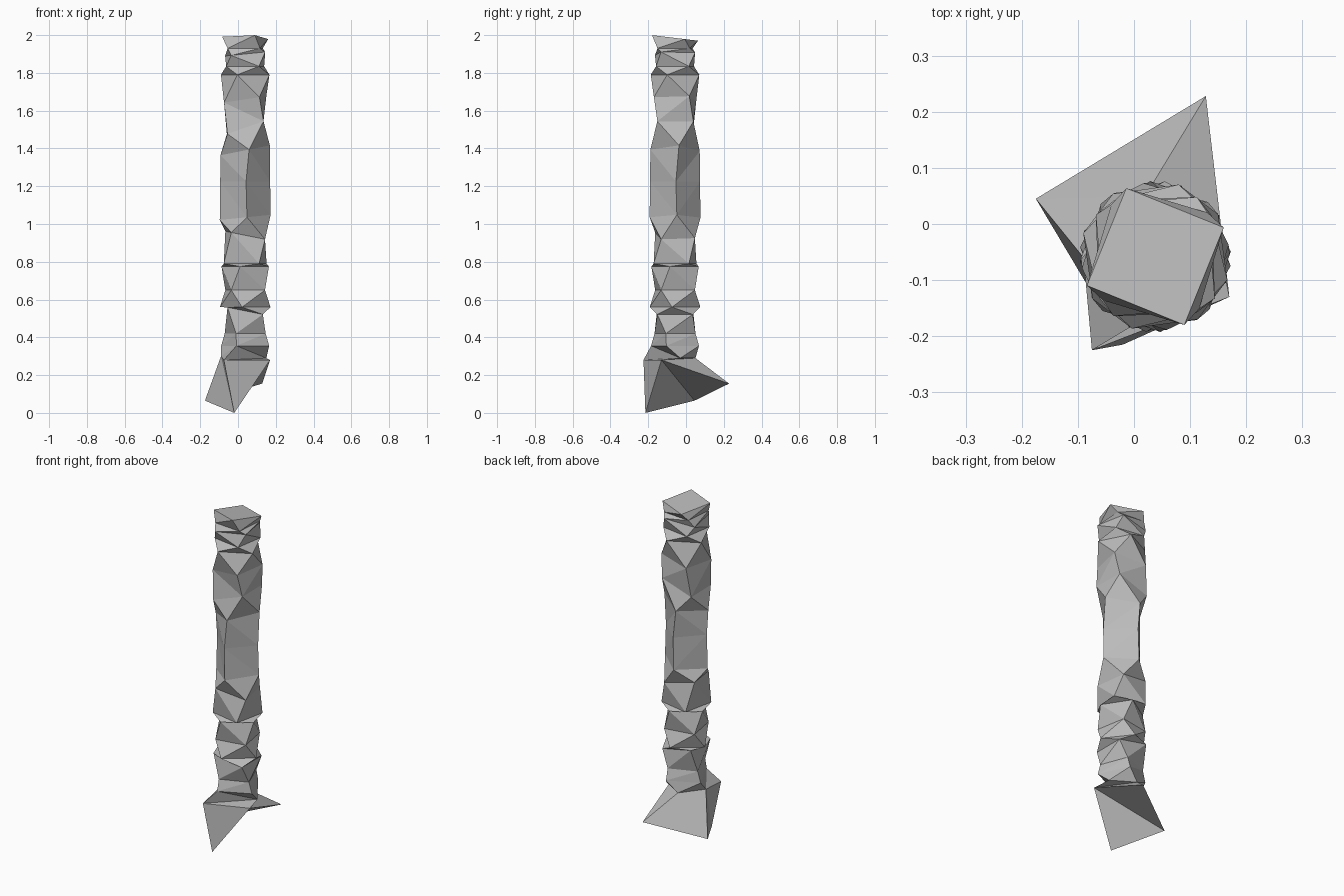
import bpy, bmesh
from math import sin, cos, radians
from mathutils import Vector

if "Cube" in bpy.data.objects:
    bpy.data.objects.remove(bpy.data.objects["Cube"], do_unlink=True)

AXIS = Vector((0.038, -0.058, 0))
RADIUS = 0.135

# Flared, tilted foot and the pinched ring above it
foot = [(-.02, -.215, 0), (.17, -.13, .28), (.128, .228, .155), (-.175, .045, .065)]
neck = [(-.075, -.225, .28), (.15, -.03, .29), (.02, .05, .29), (-.09, -.06, .30)]

# Square rings of the shaft: height, twist, scale, slope along x
shaft = [
    (.355, 70, 1, 0), (.42, 66, .88, 0), (.54, 45, .98, -.2),
    (.56, 83, 1, 0), (.65, 55, .95, 0), (.775, 78, .95, 0),
    (.79, 33, 1, 0), (.94, 55, .95, -.2), (1.035, 4, 1, .1),
    (1.225, 2, .98, 0), (1.39, 9, .98, .2), (1.51, 46, 1, .35),
    (1.66, 34, 1, .15), (1.79, 72, 1, 0), (1.835, 36, .92, 0),
    (1.9, 55, .96, .1), (1.93, 40, .9, 0), (1.985, 23, .98, 0),
]


def square_ring(height, angle, scale, slope):
    """Four corners of a twisted square, sloped along x."""
    points = []
    for k in range(4):
        a = radians(angle + 90 * k)
        offset = Vector((cos(a), sin(a), 0)) * RADIUS * scale
        points.append(AXIS + offset + Vector((0, 0, height + slope * offset.x)))
    return points


# Unwrap each twist so neighbouring rings join by their nearest corners
rings = [foot, neck]
angle = -110
for height, twist, scale, slope in shaft:
    angle += (twist - angle + 45) % 90 - 45
    rings.append(square_ring(height, angle, scale, slope))

# The top slopes down towards the back
for p in rings[-1]:
    p.z -= 0.12 * (p.y - AXIS.y)

# Skin the rings into a faceted column
bm = bmesh.new()
loops = [[bm.verts.new(p) for p in ring] for ring in rings]
for low, high in zip(loops, loops[1:]):
    for k in range(4):
        n = (k + 1) % 4
        bm.faces.new((low[k], low[n], high[n], high[k]))
bm.faces.new(loops[-1])
bottom = bm.faces.new(loops[0][::-1])
bmesh.ops.connect_verts(bm, verts=[loops[0][1], loops[0][3]])
bmesh.ops.triangulate(bm, faces=bm.faces[:], quad_method="SHORT_EDGE")
bmesh.ops.recalc_face_normals(bm, faces=bm.faces[:])

mesh = bpy.data.meshes.new("rough_column")
bm.to_mesh(mesh)
bm.free()
column = bpy.data.objects.new("rough_column", mesh)
bpy.context.collection.objects.link(column)

# Plain grey stone
stone = bpy.data.materials.new("grey_stone")
stone.use_nodes = True
stone.diffuse_color = (.5, .5, .5, 1)
stone.node_tree.nodes["Principled BSDF"].inputs["Base Color"].default_value = (.5, .5, .5, 1)
mesh.materials.append(stone)
